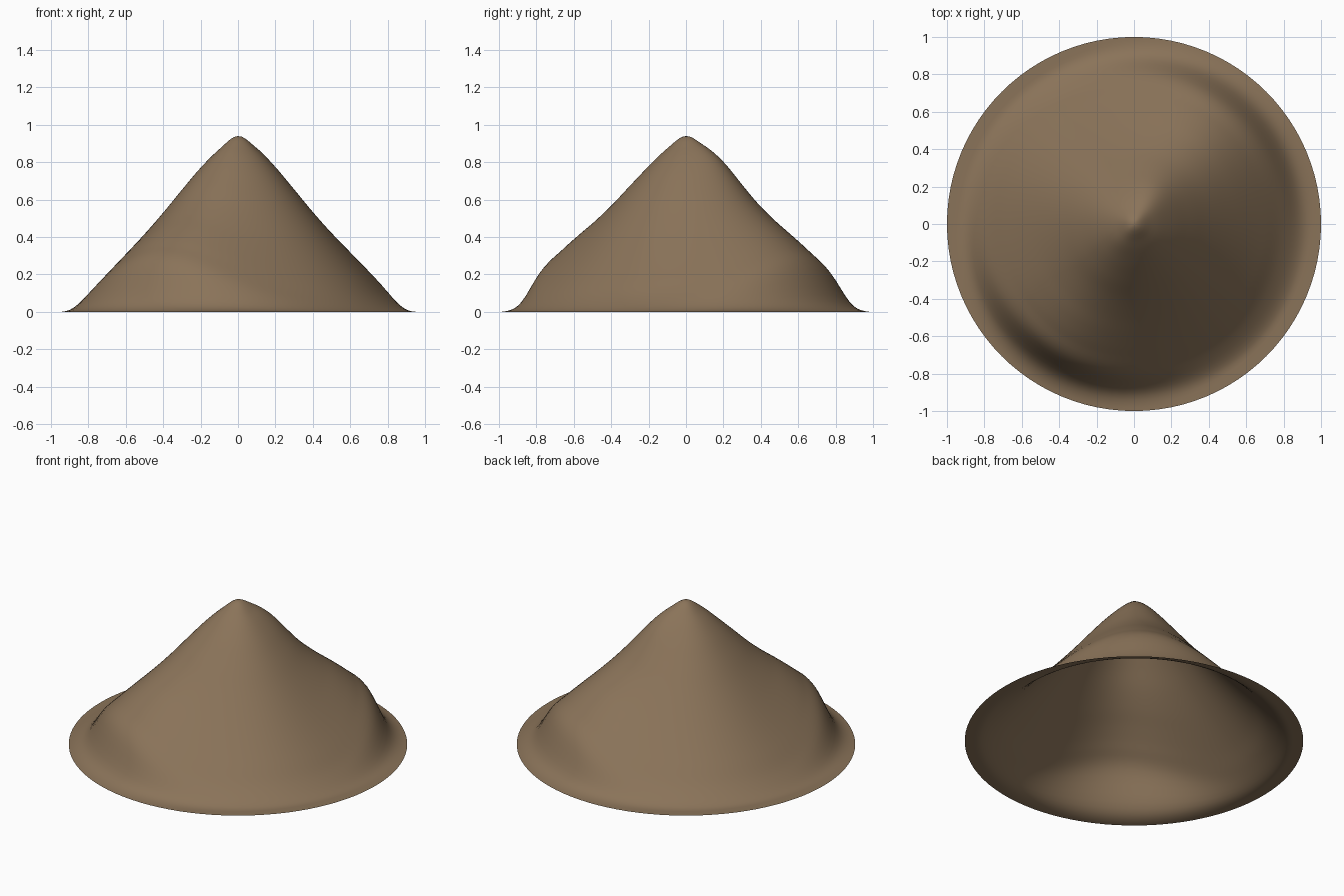
import bpy, bmesh
from math import sin, cos, pi, radians, exp

if "Cube" in bpy.data.objects:
    bpy.data.objects.remove(bpy.data.objects["Cube"])

# Radial height profiles, one value per 0.1 of radius
RIDGE = [.94, .885, .80, .70, .60, .515, .44, .36, .265, .06, 0]
VALLEY = [.94, .87, .77, .65, .525, .405, .29, .18, .075, .008, 0]
RIDGE_ANGLES = radians(53), radians(56)
SEGMENTS, RINGS = 96, 50


def sample(profile, r):
    """Smooth interpolation through the profile points."""
    t = r * 10
    i = min(int(t), 9)
    t -= i
    p0, p1 = profile[abs(i - 1)], profile[i]
    p2, p3 = profile[i + 1], profile[min(i + 2, 10)]
    m1, m2 = (p2 - p0) / 2, (p3 - p1) / 2
    return ((2*t**3 - 3*t**2 + 1) * p1 + (t**3 - 2*t**2 + t) * m1
            + (3*t**2 - 2*t**3) * p2 + (t**3 - t**2) * m2)


def height(r, a):
    back, front = RIDGE_ANGLES
    w = abs(cos(a - (back if cos(a - back) > 0 else front))) ** 4.5
    h = w * sample(RIDGE, r) + (1 - w) * sample(VALLEY, r)
    # small shoulder beside the peak, slight dip opposite
    x, y = r * cos(a), r * sin(a)
    h += .024 * exp(-((x - .10)**2 + (y - .18)**2) / .014)
    h -= .008 * exp(-((x + .09)**2 + (y + .18)**2) / .012)
    return max(h - .002 * min(1, r * 5), 0)


# Mound: an open sheet of rings around the peak, flattening into a round brim
bm = bmesh.new()
peak = bm.verts.new((0, 0, .94))
rings = []
for i in range(1, RINGS + 1):
    r = i / RINGS
    ring = []
    for k in range(SEGMENTS):
        a = 2 * pi * k / SEGMENTS
        ring.append(bm.verts.new((r * cos(a), r * sin(a), height(r, a))))
    rings.append(ring)
for k in range(SEGMENTS):
    n = (k + 1) % SEGMENTS
    bm.faces.new((peak, rings[0][k], rings[0][n]))
    for inner, outer in zip(rings, rings[1:]):
        bm.faces.new((inner[k], outer[k], outer[n], inner[n]))
for f in bm.faces:
    f.smooth = True
mesh = bpy.data.meshes.new("mound")
bm.to_mesh(mesh)
bm.free()
mound = bpy.data.objects.new("mound", mesh)
bpy.context.collection.objects.link(mound)

# Earth colour
earth = bpy.data.materials.new("earth")
earth.diffuse_color = (.255, .172, .10, 1)
earth.use_nodes = True
earth.node_tree.nodes["Principled BSDF"].inputs["Base Color"].default_value = earth.diffuse_color
mesh.materials.append(earth)
